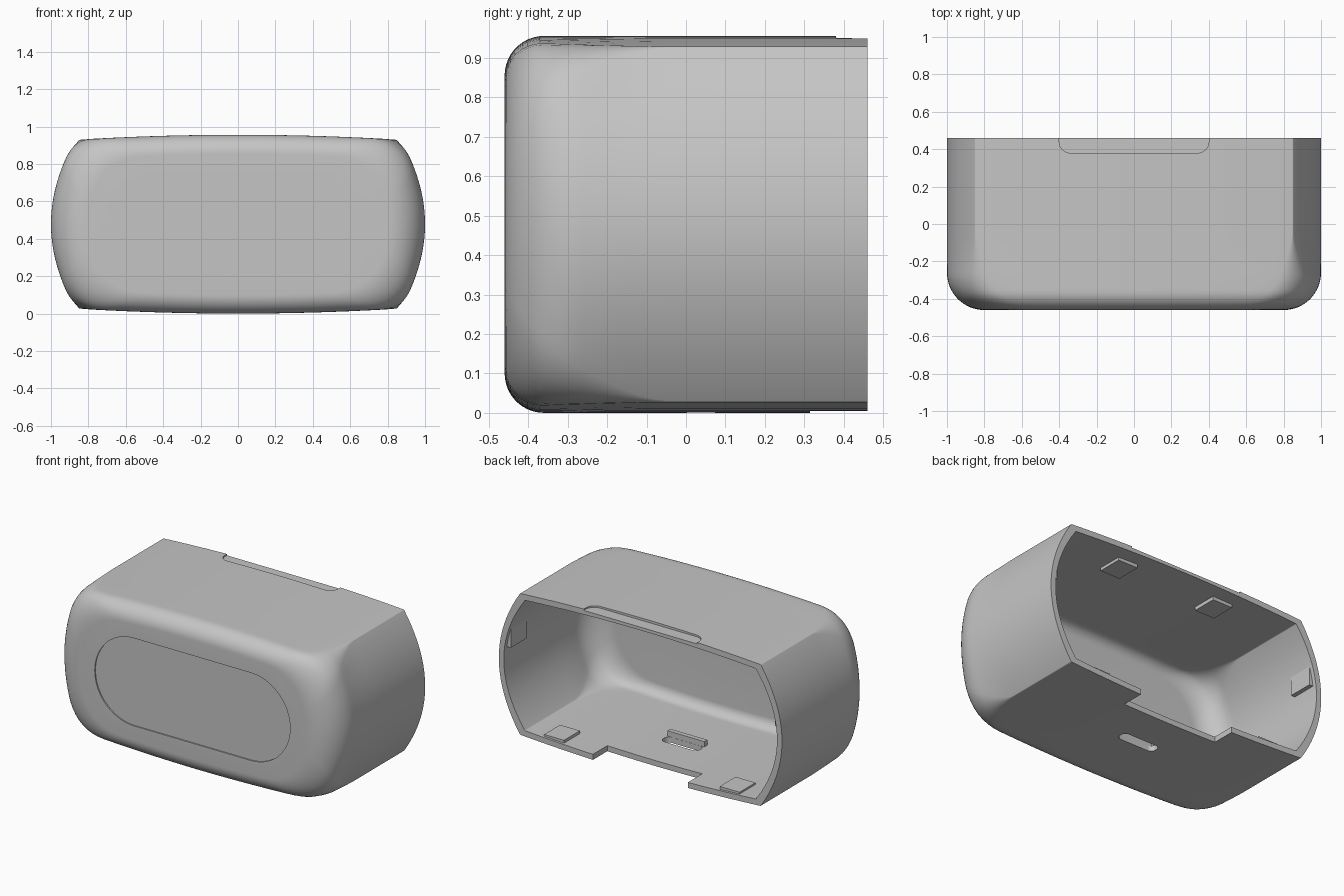
import bpy, bmesh, math

if "Cube" in bpy.data.objects:
    bpy.data.objects.remove(bpy.data.objects["Cube"], do_unlink=True)

FRONT, BACK = -0.46, 0.46
MID = 0.478          # height of the shell's centre line
WALL = 0.035

grey = bpy.data.materials.new("light grey plastic")
grey.use_nodes = True
colour = (0.56, 0.56, 0.56, 1)
grey.diffuse_color = colour
grey.node_tree.nodes["Principled BSDF"].inputs["Base Color"].default_value = colour


def make_object(name, bm):
    bmesh.ops.recalc_face_normals(bm, faces=bm.faces)
    mesh = bpy.data.meshes.new(name)
    bm.to_mesh(mesh)
    bm.free()
    mesh.materials.append(grey)
    obj = bpy.data.objects.new(name, mesh)
    bpy.context.collection.objects.link(obj)
    return obj


def section(y, t):
    """Closed bowed outline at depth y, inset by wall thickness t."""
    dy = y - (FRONT + t)

    def fillet(r):
        return r - math.sqrt(max(0, r * r - max(0, r - dy) ** 2))

    k = min(1, max(0, (-0.05 - y) / 0.41))
    w = 1 - t - fillet(0.2 - t)
    h = MID - t - fillet(0.1 - t)
    bulge = 0.15 - 0.07 * k * k
    cx, cz = w - bulge, h - 0.027
    d = 0.004 + 0.21 * k ** 1.5

    def top(x):
        return x, h - 0.027 * (x / cx) ** 2

    def side(z):
        return w - bulge * (z / cz) ** 2, z

    a, b, c = top(cx - d), side(cz - d), (cx, cz)
    n, m = 8, 8
    q = [top((cx - d) * i / n) for i in range(n)]
    for i in range(m + 1):      # rounded corner
        u = i / m
        q.append(tuple((1 - u) ** 2 * a[j] + 2 * u * (1 - u) * c[j] + u * u * b[j] for j in (0, 1)))
    q += [side((cz - d) * (1 - i / 10)) for i in range(1, 11)]
    right = q + [(x, -z) for x, z in reversed(q[:-1])]
    full = right + [(-x, z) for x, z in reversed(right[1:-1])]
    return [(x, y, z + MID) for x, z in full]


def loft(bm, t):
    """Skin from the front cap to the open back; returns the back ring."""
    r = 0.2 - t
    depths = [FRONT + t + r * (1 - math.cos(math.pi / 2 * i / 16)) for i in range(17)]
    start = depths[-1]
    depths += [start + (-0.05 - start) * i / 6 for i in range(1, 7)] + [BACK]
    rings = [[bm.verts.new(p) for p in section(y, t)] for y in depths]
    bm.faces.new(rings[0])
    for r0, r1 in zip(rings, rings[1:]):
        bridge(bm, r0, r1)
    return rings[-1]


def bridge(bm, r0, r1):
    for i in range(len(r0)):
        j = (i + 1) % len(r0)
        bm.faces.new((r0[i], r0[j], r1[j], r1[i]))


def prism(name, centre, half, radius, low, high, upright=False):
    """Rounded rectangle extruded along z, or along y when upright."""
    pts = []
    for n, (sx, sy) in enumerate([(1, 1), (-1, 1), (-1, -1), (1, -1)]):
        steps = 12 if radius > 0 else 0
        for i in range(steps + 1):
            ang = math.pi / 2 * (n + i / max(1, steps))
            pts.append((centre[0] + sx * (half[0] - radius) + radius * math.cos(ang),
                        centre[1] + sy * (half[1] - radius) + radius * math.sin(ang)))
    bm = bmesh.new()
    rings = [[bm.verts.new((u, e, v) if upright else (u, v, e)) for u, v in pts]
             for e in (low, high)]
    for ring in rings:
        bm.faces.new(ring)
    bridge(bm, *rings)
    return make_object(name, bm)


# Hollow shell with an open back
bm = bmesh.new()
bridge(bm, loft(bm, 0), loft(bm, WALL))
shell = make_object("shell", bm)

# Cut-outs: front panel, thumb scoop, rear floor notch and floor slot
cutters = [
    prism("panel_cutter", (0, 0.48), (0.69, 0.28), 0.279, -0.6, FRONT + 0.008, True),
    prism("scoop_cutter", (0, 0.48), (0.4, 0.1), 0.06, 0.941, 1.1),
    prism("notch_cutter", (0, 0.465), (0.335, 0.15), 0, -0.1, 0.15),
    prism("slot_cutter", (0, 0.038), (0.13, 0.036), 0.03, -0.1, 0.15),
]
bpy.ops.object.select_all(action='DESELECT')
bpy.context.view_layer.objects.active = shell
shell.select_set(True)
for cutter in cutters:
    cutter.hide_render = True
    mod = shell.modifiers.new(cutter.name, 'BOOLEAN')
    mod.operation = 'DIFFERENCE'
    mod.solver = 'EXACT'
    mod.object = cutter
    bpy.ops.object.modifier_apply(modifier=mod.name)
    bpy.data.objects.remove(cutter, do_unlink=True)
bpy.ops.object.shade_smooth_by_angle(angle=math.radians(25))

# Rib standing behind the floor slot
prism("slot_rib", (0, -0.014), (0.13, 0.015), 0, 0.02, 0.07)

# Clip pads on the floor, roof and side walls
for s, label in ((1, "left"), (-1, "right")):
    prism(label + "_floor_pad", (s * 0.62, 0.365), (0.07, 0.08), 0, 0.03, 0.066)
    prism(label + "_roof_pad", (s * 0.35, 0.285), (0.07, 0.08), 0, 0.895, 0.93)
    prism(label + "_side_pad", (s * 0.947, 0.355), (0.014, 0.08), 0, 0.55, 0.69)
